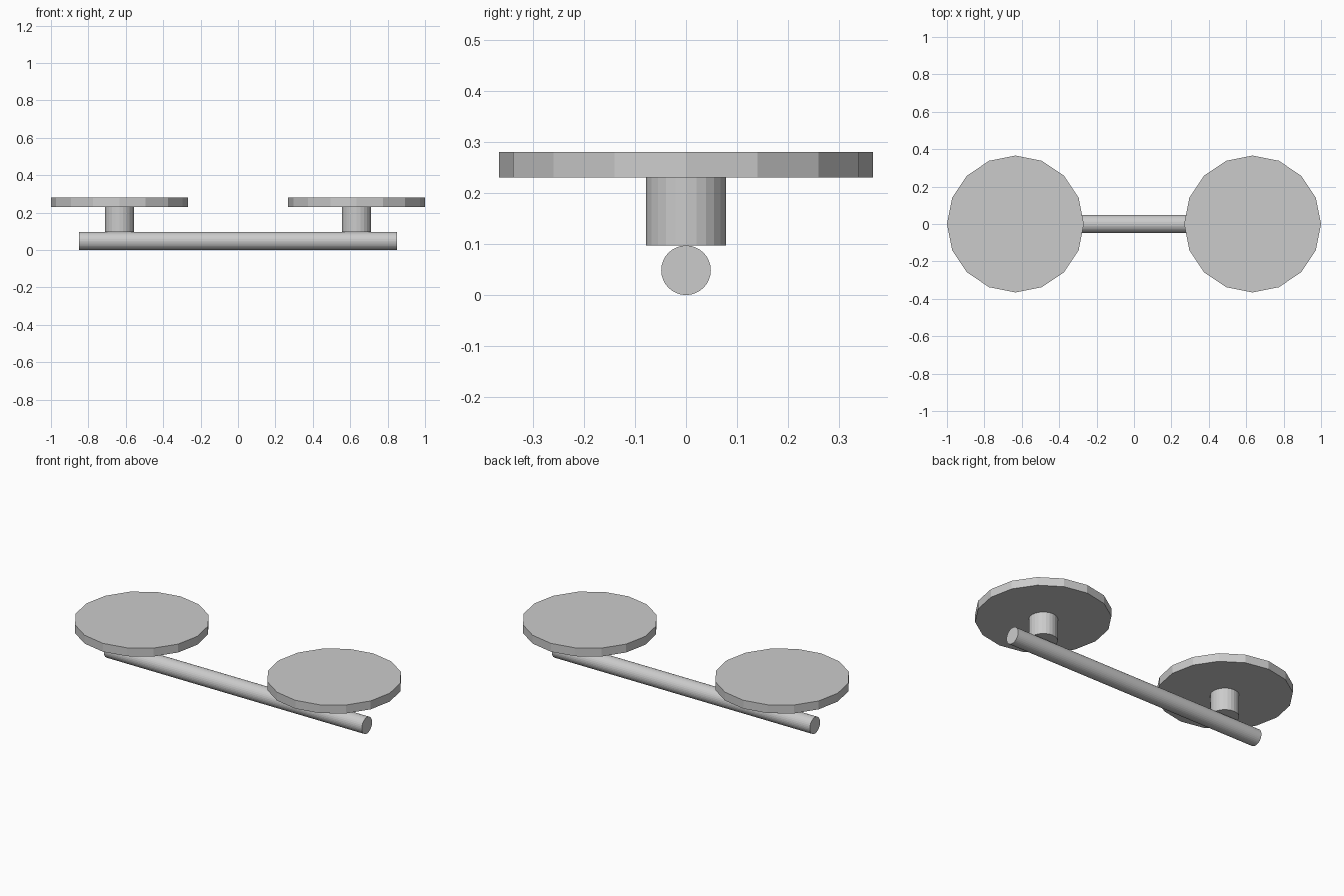
import bpy
import math

if "Cube" in bpy.data.objects:
    bpy.data.objects.remove(bpy.data.objects["Cube"])

BAR_R = 0.0485
STEM_TOP = 0.23
PLATE_TOP = 0.28
OFFSET = 0.634


def cylinder(name, sides, radius, length, location, rotation=(0, 0, 0)):
    bpy.ops.mesh.primitive_cylinder_add(vertices=sides, radius=radius, depth=length,
                                        location=location, rotation=rotation)
    obj = bpy.context.object
    obj.name = name
    return obj


# Horizontal bar lying along x
cylinder("bar", 32, BAR_R, 1.70, (0, 0, BAR_R), (0, math.pi / 2, 0))

# A short stem and a flat 16-sided plate near each end
for side, sx in (("left", -1), ("right", 1)):
    x = sx * OFFSET
    stem_base = 2 * BAR_R
    cylinder(side + "_stem", 24, 0.078, STEM_TOP - stem_base,
             (x, 0, (STEM_TOP + stem_base) / 2))
    cylinder(side + "_plate", 16, 0.366, PLATE_TOP - STEM_TOP,
             (x, 0, (PLATE_TOP + STEM_TOP) / 2))
